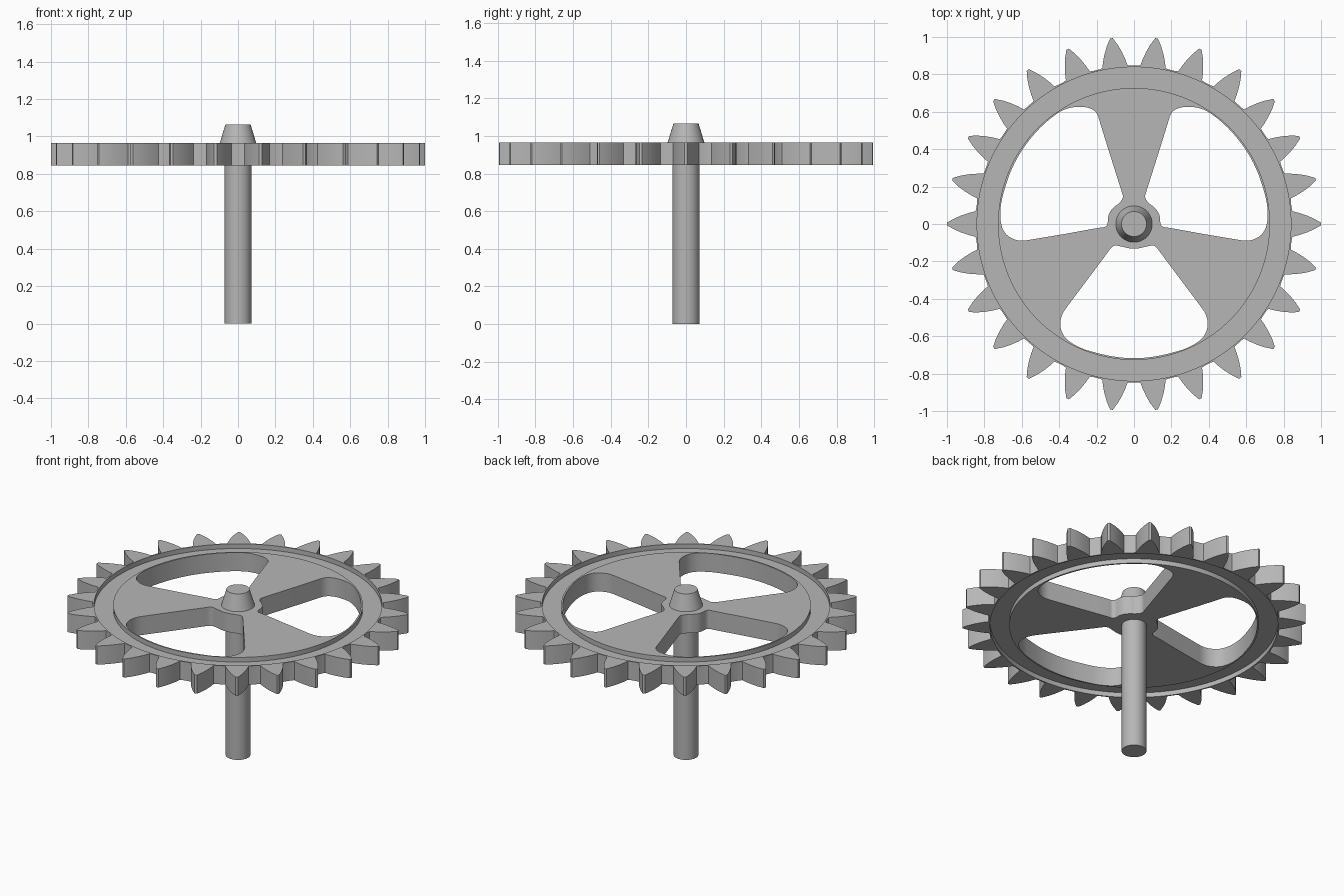
import bpy, bmesh
from math import sin, cos, pi

TEETH = 26
BOTTOM, TOP = 0.845, 0.965

if "Cube" in bpy.data.objects:
    bpy.data.objects.remove(bpy.data.objects["Cube"], do_unlink=True)

metal = bpy.data.materials.new("plain_grey")
metal.use_nodes = True
grey = (0.47, 0.47, 0.47, 1)
metal.diffuse_color = grey
for node in metal.node_tree.nodes:
    if node.type == "BSDF_PRINCIPLED":
        node.inputs["Base Color"].default_value = grey


def circle(r, n=128):
    return [(r * cos(2 * pi * i / n), r * sin(2 * pi * i / n)) for i in range(n)]


def rounded(points, rounds=3):
    """Round a closed outline by cutting its corners."""
    for _ in range(rounds):
        cut = []
        for (ax, ay), (bx, by) in zip(points, points[1:] + points[:1]):
            cut.append((0.75 * ax + 0.25 * bx, 0.75 * ay + 0.25 * by))
            cut.append((0.25 * ax + 0.75 * bx, 0.25 * ay + 0.75 * by))
        points = cut
    return points


def mirrored(points):
    return [(-x, y) for x, y in reversed(points)]


def finish(name, mesh):
    bm = bmesh.new()
    bm.from_mesh(mesh)
    bmesh.ops.remove_doubles(bm, verts=bm.verts, dist=0.0001)
    bmesh.ops.recalc_face_normals(bm, faces=bm.faces)
    bm.to_mesh(mesh)
    bm.free()
    mesh.materials.clear()
    mesh.materials.append(metal)
    obj = bpy.data.objects.new(name, mesh)
    bpy.context.collection.objects.link(obj)
    bpy.ops.object.select_all(action="DESELECT")
    obj.select_set(True)
    bpy.context.view_layer.objects.active = obj
    bpy.ops.object.shade_smooth_by_angle(angle=0.5)
    return obj


def plate(name, loops, z0, z1):
    """Flat plate: first loop is the outline, the others are holes."""
    curve = bpy.data.curves.new(name + "_outline", "CURVE")
    curve.dimensions = "2D"
    curve.fill_mode = "BOTH"
    curve.extrude = (z1 - z0) / 2
    for loop in loops:
        spline = curve.splines.new("POLY")
        spline.points.add(len(loop) - 1)
        for p, (x, y) in zip(spline.points, loop):
            p.co = (x, y, 0, 1)
        spline.use_cyclic_u = True
    helper = bpy.data.objects.new(name + "_outline", curve)
    bpy.context.collection.objects.link(helper)
    graph = bpy.context.evaluated_depsgraph_get()
    mesh = bpy.data.meshes.new_from_object(helper.evaluated_get(graph))
    bpy.data.objects.remove(helper, do_unlink=True)
    obj = finish(name, mesh)
    obj.location.z = (z0 + z1) / 2


def cone(name, r0, r1, z0, z1):
    bm = bmesh.new()
    bmesh.ops.create_cone(bm, cap_ends=True, segments=48, radius1=r0,
                          radius2=r1, depth=z1 - z0)
    mesh = bpy.data.meshes.new(name)
    bm.to_mesh(mesh)
    bm.free()
    finish(name, mesh).location.z = (z0 + z1) / 2


# Toothed outer ring with a thin wall
half_tooth = [(0.847, 0.068), (0.88, 0.060), (0.92, 0.047), (0.96, 0.030),
              (0.99, 0.013), (1.0, 0.007)]
tooth = [(r, -w) for r, w in half_tooth] + half_tooth[::-1]
outline = []
for i in range(TEETH):
    a = 2 * pi * i / TEETH
    outline += [(r * cos(a) - w * sin(a), r * sin(a) + w * cos(a)) for r, w in tooth]
    outline += [(0.847 * cos(a + t), 0.847 * sin(a + t)) for t in (0.1, 0.12, 0.142)]
plate("toothed_ring", [outline, circle(0.839)], BOTTOM, TOP)

# Recessed groove between teeth and spoked disc
plate("groove_ring", [circle(0.843), circle(0.723)], BOTTOM + 0.03, TOP - 0.03)

# Disc with three rounded openings
half_front = [(0.07, -0.12), (0.11, -0.11), (0.15, -0.165), (0.24, -0.285),
              (0.33, -0.405), (0.40, -0.50), (0.385, -0.60), (0.30, -0.66),
              (0.2, -0.69), (0.1, -0.712)]
front_hole = [(0, -0.136)] + half_front + [(0, -0.719)] + mirrored(half_front)
side_hole = [(0.105, 0.095), (0.085, 0.105), (0.055, 0.14), (0.068, 0.18),
             (0.125, 0.36), (0.175, 0.52), (0.205, 0.62), (0.33, 0.63),
             (0.42, 0.59), (0.54, 0.48), (0.64, 0.335), (0.70, 0.17),
             (0.72, 0.05), (0.70, -0.05), (0.62, -0.095), (0.53, -0.08),
             (0.35, -0.05), (0.19, -0.02), (0.14, -0.015), (0.14, 0.05)]
holes = [front_hole, side_hole, mirrored(side_hole)]
plate("spoked_disc", [circle(0.727)] + [rounded(h) for h in holes], BOTTOM, TOP)

# Axle and its tapered cap
cone("axle", 0.072, 0.072, 0, TOP - 0.02)
cone("axle_cap", 0.099, 0.067, TOP - 0.005, 1.065)
